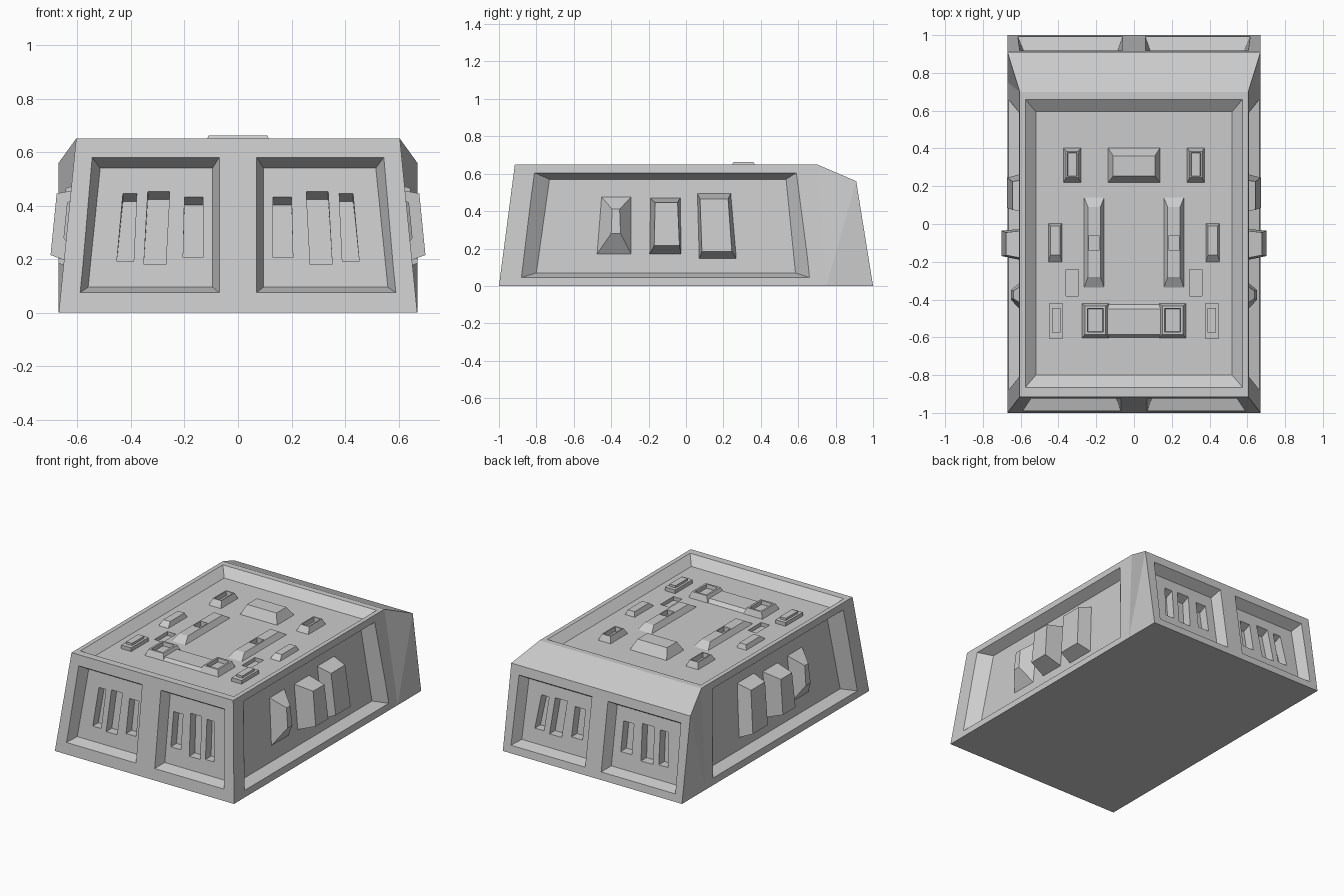
import bpy, bmesh
from mathutils import Vector

if "Cube" in bpy.data.objects:
    bpy.data.objects.remove(bpy.data.objects["Cube"], do_unlink=True)

grey = bpy.data.materials.new("plain_grey")
grey.use_nodes = True
grey.diffuse_color = (0.6, 0.6, 0.6, 1)
grey.node_tree.nodes["Principled BSDF"].inputs["Base Color"].default_value = (0.6, 0.6, 0.6, 1)


# Each sloped wall maps (across, up, outward) to a point in space
def front(u, v, d):
    return Vector((u, -1 + 0.131 * v - d, v))


def back(u, v, d):
    return Vector((u, 1 - 0.161 * v + d, v))


def side(u, v, d):
    return Vector((0.67 - 0.1 * v + d, u, v))


def deck(u, v, d):
    return Vector((u, v, 0.65 + d))


def finish(name, bm):
    bmesh.ops.recalc_face_normals(bm, faces=bm.faces[:])
    mesh = bpy.data.meshes.new(name)
    bm.to_mesh(mesh)
    bm.free()
    mesh.materials.append(grey)
    obj = bpy.data.objects.new(name, mesh)
    bpy.context.scene.collection.objects.link(obj)
    return obj


def rect(u0, u1, v0, v1):
    return [(u0, v0), (u1, v0), (u1, v1), (u0, v1)]


def taper(v0, a, b, v1, c, e):
    return [(a, v0), (b, v0), (e, v1), (c, v1)]


def grow(outer, inner, d0, d1, lift=0.02):
    """Extend a recess cutter past the surface along its own slopes."""
    t = lift / (d1 - d0)
    return [(a[0] + t * (b[0] - a[0]), a[1] + t * (b[1] - a[1])) for a, b in zip(outer, inner)]


def add_block(bm, wall, base, d0, top, d1, flip=1):
    def place(quad, d):
        pts = [wall(u, v, d) for u, v in quad]
        return [bm.verts.new((p.x * flip, p.y, p.z)) for p in pts]
    lo, hi = place(base, d0), place(top, d1)
    bm.faces.new(lo)
    cap = bm.faces.new(hi)
    for i in range(4):
        j = (i + 1) % 4
        bm.faces.new((lo[i], lo[j], hi[j], hi[i]))
    return cap


def block(name, wall, base, d0, top, d1, flip=1, pocket=None):
    bm = bmesh.new()
    cap = add_block(bm, wall, base, d0, top, d1, flip)
    bmesh.ops.recalc_face_normals(bm, faces=bm.faces[:])
    if pocket:
        rim, wall_slope, depth = pocket
        bmesh.ops.inset_region(bm, faces=[cap], thickness=rim)
        bmesh.ops.inset_region(bm, faces=[cap], thickness=wall_slope, depth=-depth)
    return finish(name, bm)


def cut(obj, cutter):
    mod = obj.modifiers.new("cut", "BOOLEAN")
    mod.operation, mod.solver, mod.object = "DIFFERENCE", "EXACT", cutter
    bpy.context.view_layer.update()
    graph = bpy.context.evaluated_depsgraph_get()
    mesh = bpy.data.meshes.new_from_object(obj.evaluated_get(graph))
    obj.modifiers.clear()
    obj.data = mesh
    bpy.data.objects.remove(cutter, do_unlink=True)


# Body shell with tapered walls and a flared rear chamfer
half = [(0.67, -1, 0), (0.605, -0.915, 0.65), (0.605, 0.70, 0.65),
        (0.67, 0.91, 0.56), (0.67, 1, 0), (0.67, 0.75, 0)]
bm = bmesh.new()
L = [bm.verts.new(p) for p in half]
R = [bm.verts.new((-x, y, z)) for x, y, z in half]
for s in (L, R):
    for ids in ((0, 1, 2, 5), (5, 2, 3), (5, 3, 4)):
        bm.faces.new([s[i] for i in ids])
for i in range(4):
    bm.faces.new((L[i], L[i + 1], R[i + 1], R[i]))
bm.faces.new((L[0], L[5], L[4], R[4], R[5], R[0]))
body = finish("body", bm)

# Recessed panels on the deck, sides, front and back
DEPTH = -0.07
panels = [
    (side, taper(0.045, -0.88, 0.66, 0.605, -0.81, 0.59),
     taper(0.07, -0.80, 0.585, 0.57, -0.73, 0.535)),
    (front, taper(0.075, 0.07, 0.59, 0.58, 0.07, 0.545),
     taper(0.095, 0.095, 0.56, 0.54, 0.095, 0.515)),
    (back, taper(0.05, 0.06, 0.615, 0.5, 0.06, 0.605),
     taper(0.07, 0.085, 0.585, 0.46, 0.085, 0.575)),
]
bm = bmesh.new()
outer, inner = rect(-0.575, 0.575, -0.865, 0.66), rect(-0.52, 0.52, -0.80, 0.595)
add_block(bm, deck, grow(outer, inner, 0, -0.05), 0.02, inner, -0.05)
for wall, outer, inner in panels:
    for flip in (1, -1):
        add_block(bm, wall, grow(outer, inner, 0, DEPTH), 0.02, inner, DEPTH, flip)
cut(body, finish("panel_cutter", bm))

# Vent slots in the end panels and small pockets in the deck
slots = [(0.205, 0.13, 0.205, 0.437, 0.13, 0.20),
         (0.18, 0.27, 0.352, 0.458, 0.255, 0.337),
         (0.19, 0.39, 0.453, 0.45, 0.378, 0.43)]
bm = bmesh.new()
for flip in (1, -1):
    for v0, a, b, v1, c, e in slots:
        for wall, k, w in ((front, 1, 1), (back, 0.86, 1.1)):
            mouth = taper(v0 * k, a * w, b * w, v1 * k, c * w, e * w)
            floor = taper(v0 * k, a * w, b * w, (v1 - 0.035) * k, c * w, e * w)
            add_block(bm, wall, mouth, -0.06, floor, -0.13, flip)
    pocket = rect(0.295, 0.36, -0.38, -0.24)
    add_block(bm, deck, pocket, -0.04, pocket, -0.075, flip)
cut(body, finish("slot_cutter", bm))

# Deck centre block and the low bridge between the front sockets
FLOOR = -0.055
block("hatch", deck, rect(-0.14, 0.14, 0.217, 0.407), FLOOR, rect(-0.11, 0.11, 0.254, 0.36), 0.012)
block("bridge", deck, rect(-0.14, 0.14, -0.605, -0.42), FLOOR, rect(-0.14, 0.14, -0.585, -0.45), -0.03)

# Mirrored details
for flip, tag in ((1, "left"), (-1, "right")):
    # Deck sockets with hollow tops
    block(tag + "_rear_socket", deck, rect(0.28, 0.375, 0.217, 0.405), FLOOR,
          rect(0.295, 0.36, 0.245, 0.385), -0.01, flip, (0.01, 0.004, 0.03))
    block(tag + "_front_socket", deck, rect(0.13, 0.277, -0.605, -0.42), FLOOR,
          rect(0.15, 0.26, -0.585, -0.435), -0.01, flip, (0.018, 0.004, 0.025))
    # Rail with a square hole
    rail = block(tag + "_rail", deck, rect(0.155, 0.267, -0.345, 0.148), FLOOR,
                 rect(0.178, 0.244, -0.28, 0.09), -0.015, flip)
    hole = rect(0.185, 0.237, -0.14, -0.06)
    cut(rail, block("hole_cutter", deck, hole, 0.02, hole, -0.05, flip))
    # Outer deck blocks
    block(tag + "_bar", deck, rect(0.38, 0.455, -0.206, 0.005), FLOOR,
          rect(0.392, 0.443, -0.165, -0.01), -0.02, flip)
    pad = rect(0.375, 0.45, -0.605, -0.42)
    block(tag + "_pad", deck, pad, FLOOR, pad, -0.025, flip)
    knob = rect(0.39, 0.435, -0.575, -0.445)
    block(tag + "_pad_step", deck, knob, -0.03, knob, -0.01, flip)
    # Three bulges in each side panel
    block(tag + "_front_bulge", side, taper(0.165, -0.48, -0.29, 0.48, -0.455, -0.29), -0.075,
          taper(0.28, -0.40, -0.35, 0.41, -0.395, -0.355), 0.01, flip)
    block(tag + "_middle_bulge", side, taper(0.17, -0.195, -0.025, 0.47, -0.19, -0.03), -0.075,
          taper(0.215, -0.17, -0.035, 0.445, -0.165, -0.045), 0.052, flip)
    block(tag + "_rear_bulge", side, taper(0.145, 0.07, 0.27, 0.495, 0.06, 0.24), -0.075,
          taper(0.185, 0.085, 0.245, 0.465, 0.075, 0.225), 0.02, flip)
